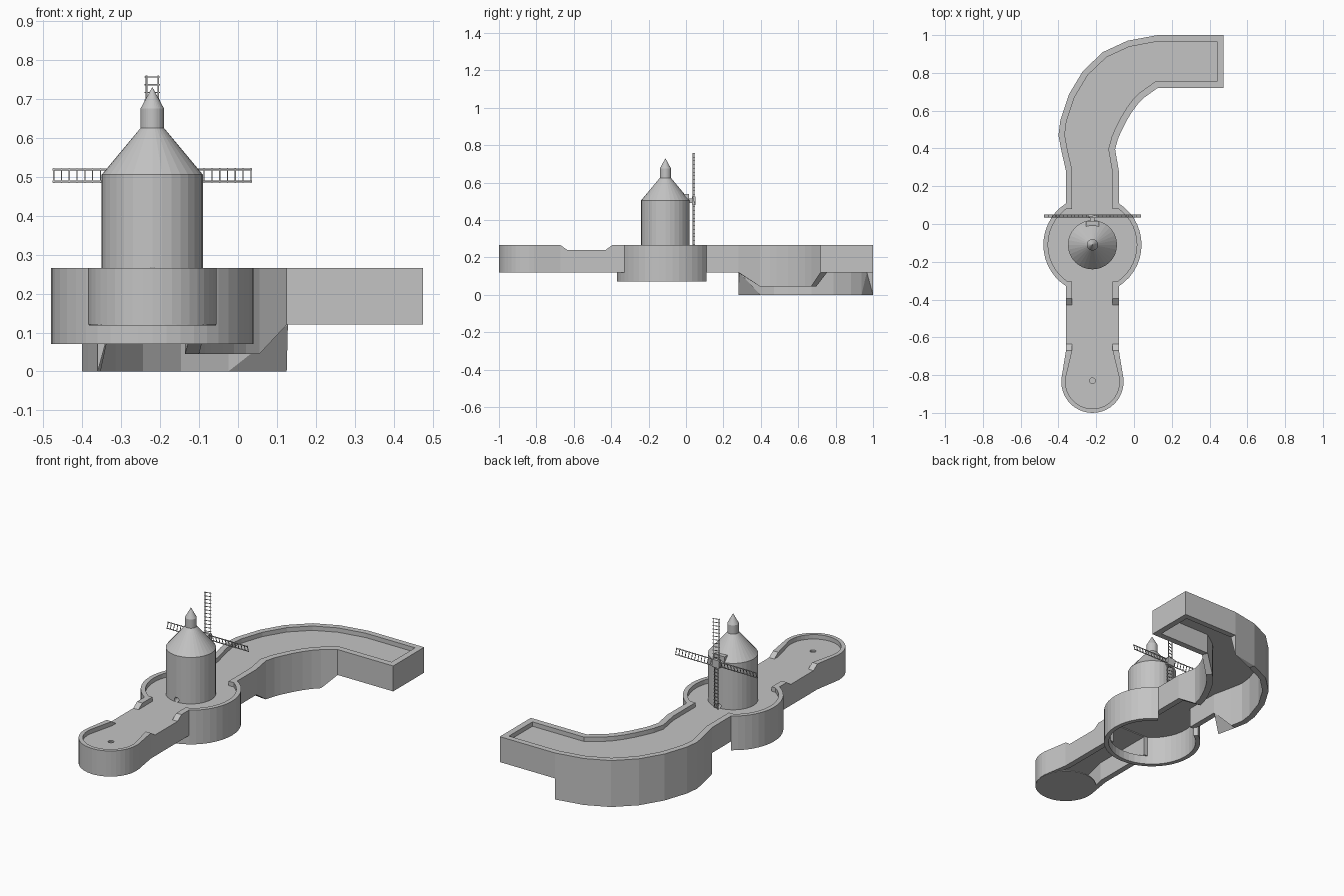
import bpy, bmesh, math
from mathutils import Vector, Matrix

if "Cube" in bpy.data.objects:
    bpy.data.objects.remove(bpy.data.objects["Cube"])

grey = bpy.data.materials.new("plain grey")
grey.diffuse_color = (0.55, 0.55, 0.55, 1)
grey.use_nodes = True
grey.node_tree.nodes["Principled BSDF"].inputs["Base Color"].default_value = grey.diffuse_color
TOP, FLOOR, BASE, CX = 0.265, 0.24, 0.12, -0.22


def finish(name, bm):
    bmesh.ops.recalc_face_normals(bm, faces=bm.faces)
    me = bpy.data.meshes.new(name)
    bm.to_mesh(me)
    bm.free()
    me.materials.append(grey)
    ob = bpy.data.objects.new(name, me)
    bpy.context.collection.objects.link(ob)
    return ob


def offset(pts, d):
    """Shift an open polyline to its right by d, with mitred corners."""
    out = []
    for i, p in enumerate(pts):
        p = Vector(p)
        ns = []
        for a, b in ((i - 1, i), (i, i + 1)):
            if a >= 0 and b < len(pts):
                t = (Vector(pts[b]) - Vector(pts[a])).normalized()
                ns.append(Vector((t.y, -t.x)))
        n = sum(ns, Vector((0, 0))).normalized()
        out.append(p + n * d / n.dot(ns[0]))
    return out


def wall(name, a, b, low_a, low_b, top):
    """Solid strip between polylines a and b; heights are numbers or lists."""
    val = lambda v, i: v[i] if isinstance(v, list) else v
    bm = bmesh.new()
    rows = []
    for i, (p, q) in enumerate(zip(a, b)):
        rows.append([bm.verts.new((*v, z)) for v, z in (
            (p, val(low_a, i)), (p, val(top, i)), (q, val(top, i)), (q, val(low_b, i)))])
    for r, s in zip(rows, rows[1:]):
        for k in range(4):
            bm.faces.new((r[k], r[(k + 1) % 4], s[(k + 1) % 4], s[k]))
    bm.faces.new(rows[0])
    bm.faces.new(rows[-1])
    bmesh.ops.remove_doubles(bm, verts=bm.verts, dist=1e-5)
    return finish(name, bm)


def slab(name, pts, z0, z1):
    bm = bmesh.new()
    f = bm.faces.new([bm.verts.new((p[0], p[1], z0)) for p in pts])
    g = bmesh.ops.extrude_face_region(bm, geom=[f])
    bmesh.ops.translate(bm, vec=(0, 0, z1 - z0),
                        verts=[v for v in g["geom"] if isinstance(v, bmesh.types.BMVert)])
    return finish(name, bm)


def arc(cy, r, a0, a1, n):
    return [(CX + r * math.cos(math.radians(a0 + (a1 - a0) * i / n)),
             cy + r * math.sin(math.radians(a0 + (a1 - a0) * i / n))) for i in range(n + 1)]


def lathe(name, prof, cy, n=32):
    bm = bmesh.new()
    rings = [[bm.verts.new((x, y, z)) for x, y in arc(cy, r, 0, 360, n)[:-1]] for r, z in prof]
    for a, b in zip(rings, rings[1:]):
        for i in range(n):
            bm.faces.new((a[i], a[(i + 1) % n], b[(i + 1) % n], b[i]))
    bm.faces.new(rings[0])
    bm.faces.new(rings[-1])
    bmesh.ops.remove_doubles(bm, verts=bm.verts, dist=1e-5)
    return finish(name, bm)


def box(bm, lo, hi, mat=Matrix()):
    lo, hi = Vector(lo), Vector(hi)
    s = hi - lo
    bmesh.ops.create_cube(bm, size=1, matrix=mat @ Matrix.Translation((lo + hi) / 2)
                          @ Matrix.Diagonal((*s, 1)))


def cut(ob, cutter):
    cutter.hide_render = True
    cutter.hide_viewport = True
    m = ob.modifiers.new("cut", "BOOLEAN")
    m.object, m.operation, m.solver = cutter, "DIFFERENCE", "EXACT"


# curved rear lane: paired outer and inner bend outlines
left = [(-.36, .08), (-.36, .28), (-.385, .39), (-.4, .47), (-.39, .55), (-.345, .685),
        (-.27, .81), (-.165, .91), (-.035, .97), (.125, 1.0), (.475, 1.0)]
right = [(-.08, .08), (-.08, .28), (-.10, .395), (-.085, .45), (-.07, .485), (-.04, .545),
         (-.01, .595), (.02, .635), (.055, .67), (.125, .72), (.475, .72)]
left_in, right_in = offset(left, .033), offset(right, -.035)
wall("rear_outer_wall", left, left_in, BASE, BASE, TOP)
wall("rear_inner_wall", right, right_in, BASE, BASE, TOP)
wall("rear_end_wall", [(.475, .72), (.475, 1)], [(.44, .72), (.44, 1)], BASE, BASE, TOP)
slab("rear_floor", left_in + right_in[::-1], FLOOR - .005, FLOOR)

# deeper skirts under the bend
wall("outer_skirt", left[1:10], left_in[1:10], 0, [BASE] + [0] * 7 + [BASE], BASE)
low = [BASE] + [.045] * 7 + [BASE]
wall("inner_skirt", right[1:10], right_in[1:10], low, low, BASE)

# round middle platform, open where the lanes join
CY, GAP = -.11, 32.6
rim = []
for name, a0, a1, z in (("platform_wall_left", 90 + GAP, 270 - GAP, TOP),
                        ("platform_wall_front", 270 - GAP, 270 + GAP, BASE),
                        ("platform_wall_right", 270 + GAP, 450 - GAP, TOP)):
    n = 8 if z == BASE else 14
    inner = arc(CY, .235, a0, a1, n)
    wall(name, arc(CY, .26, a0, a1, n), inner, .07, .07, z)
    rim += inner[:-1] if z == BASE else inner
slab("platform_floor", rim, FLOOR - .005, FLOOR)

# front lane with lowered side walls and a round end
side = [(-.36, -.305), (-.36, -.395), (-.36, -.43), (-.36, -.635), (-.36, -.67)]
heights = [TOP, TOP, FLOOR, FLOOR, TOP]
bend = arc(-.835, .165, 172, 368, 22)
path = side + bend + [(2 * CX - x, y) for x, y in side[::-1]]
path_in = offset(path[:5], -.033) + arc(-.835, .143, 172, 368, 22)
path_in += [(2 * CX - x, y) for x, y in path_in[:5][::-1]]
wall("front_wall", path, path_in, BASE, BASE, heights + [TOP] * len(bend) + heights[::-1])
front_floor = slab("front_floor", path_in, FLOOR - .01, FLOOR)
slab("front_end_base", arc(-.835, .163, 0, 360, 32)[:-1], .118, .124)
cut(front_floor, lathe("hole_cutter", [(.015, .2), (.015, .3)], -.83, 16))

# mill tower, cone roof and pointed cap
tower = lathe("mill_tower", [(.13, .235), (.13, .505), (.03, .625), (.03, .675), (0, .73)], CY)
bm = bmesh.new()
bmesh.ops.create_cone(bm, cap_ends=True, segments=16, radius1=.014, radius2=.014, depth=.5,
                      matrix=Matrix.Translation((CX, CY, .253)) @ Matrix.Rotation(math.pi / 2, 4, "X"))
cut(tower, finish("ball_tunnel_cutter", bm))

# sail hub: housing, shaft and boss on the rear of the tower
HZ, SY = .503, .042
bm = bmesh.new()
box(bm, (CX - .034, -.03, HZ - .035), (CX + .034, .015, HZ + .035))
box(bm, (CX - .012, .01, HZ - .012), (CX + .012, .05, HZ + .012))
box(bm, (CX - .022, .032, HZ - .022), (CX + .022, .05, HZ + .022))
finish("sail_hub", bm)

# four lattice sails, slightly pitched
for k in range(4):
    bm = bmesh.new()
    m = (Matrix.Translation((CX, SY, HZ)) @ Matrix.Rotation(k * math.pi / 2, 4, "Y")
         @ Matrix.Rotation(.3, 4, "Z"))
    for x in (-.016, .016):
        box(bm, (x - .002, -.002, .02), (x + .002, .002, .256), m)
    for i in range(12):
        z = .033 + i * .02
        box(bm, (-.02, -.0015, z - .0015), (.02, .0015, z + .0015), m)
    finish("sail_%d" % (k + 1), bm)
